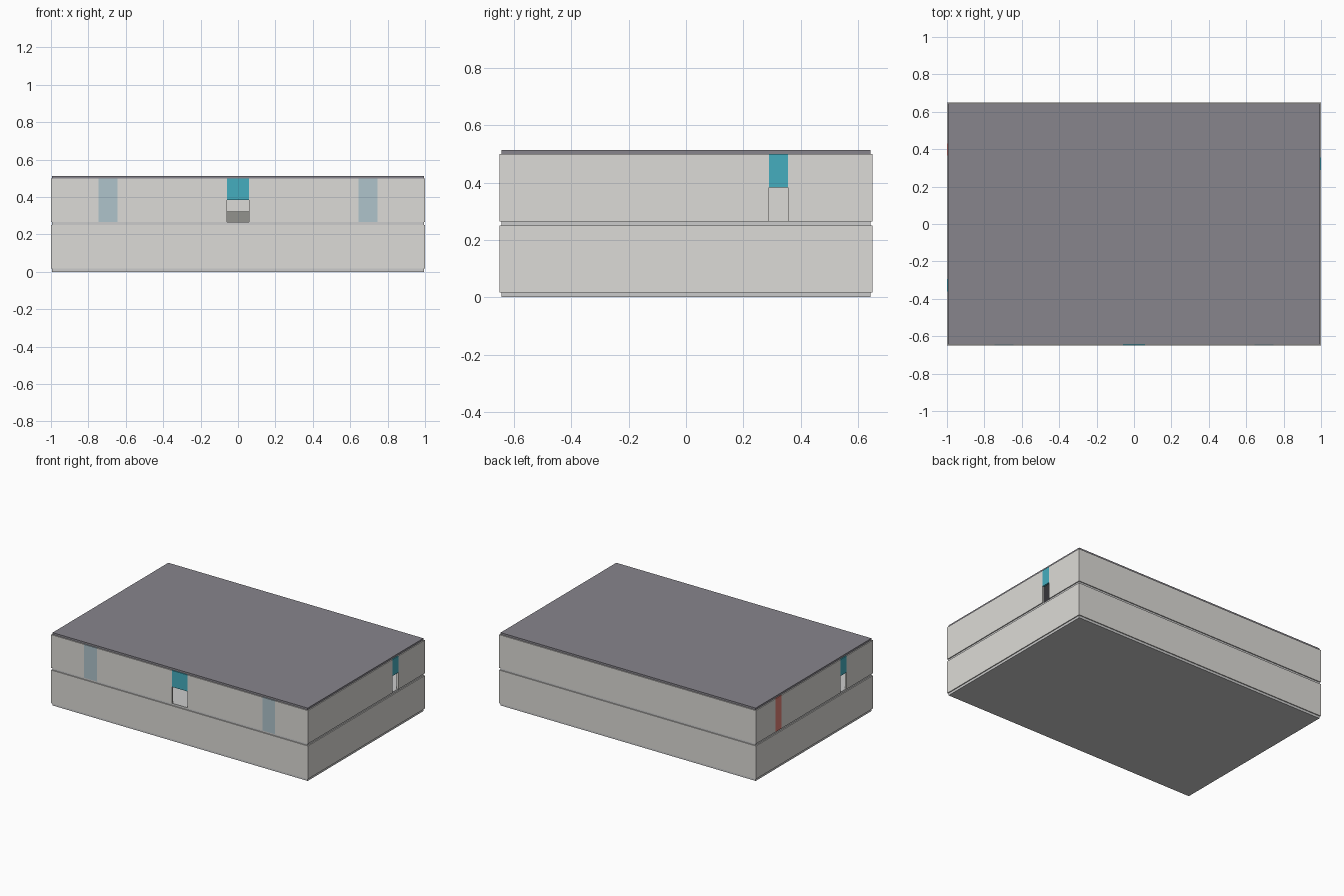
import bpy

if "Cube" in bpy.data.objects:
    bpy.data.objects.remove(bpy.data.objects["Cube"])

W, D, T = 1.0, 0.65, 0.013      # half width, half depth, wall thickness
Z1, Z2, DOOR = 0.265, 0.499, 0.383


def mat(name, rgb):
    m = bpy.data.materials.new(name)
    m.diffuse_color = (*rgb, 1)
    m.use_nodes = True
    m.node_tree.nodes["Principled BSDF"].inputs["Base Color"].default_value = m.diffuse_color
    return m


WALL = mat("plaster", (0.72, 0.71, 0.68))
FLOOR = mat("slab", (0.55, 0.54, 0.56))
ROOF = mat("roofing", (0.245, 0.235, 0.265))
TEAL = mat("teal", (0.06, 0.42, 0.52))
GLASS = mat("glass", (0.43, 0.55, 0.60))
RED = mat("red", (0.75, 0.22, 0.18))
DARK = mat("dark_grey", (0.29, 0.29, 0.27))


def box(name, x0, x1, y0, y1, z0, z1, m):
    bpy.ops.mesh.primitive_cube_add(
        size=1, location=((x0 + x1) / 2, (y0 + y1) / 2, (z0 + z1) / 2))
    o = bpy.context.object
    o.name = name
    o.scale = (x1 - x0, y1 - y0, z1 - z0)
    bpy.ops.object.transform_apply(location=False, rotation=False, scale=True)
    o.data.materials.append(m)
    return o


def wall(name, side, z0, z1, panels=()):
    """A wall split along its length; panels are (start, end, bottom, material)."""
    along_x = side in ("front", "back")
    half = W if along_x else D - T
    s = -1 if side in ("front", "left") else 1
    outer = s * (D if along_x else W)
    a, b = sorted((outer, outer - s * T))

    def piece(n, u0, u1, bottom, m):
        r = (u0, u1, a, b) if along_x else (a, b, u0, u1)
        box(n, *r, bottom, z1, m)

    u = -half
    for i, (p0, p1, bottom, m) in enumerate(panels):
        piece(f"{name}_section_{i}", u, p0, z0, WALL)
        piece(f"{name}_panel_{i}", p0, p1, bottom, m)
        u = p1
    piece(f"{name}_end", u, half, z0, WALL)


# Slabs, slightly inset from the walls
I = 0.0065
for name, z0, z1, m in (("ground_slab", 0, 0.017, FLOOR),
                        ("middle_slab", 0.250, Z1, FLOOR),
                        ("roof", Z2, 0.513, ROOF)):
    box(name, -W + I, W - I, -D + I, D - I, z0, z1, m)

# Closed lower storey
for side in ("front", "back", "left", "right"):
    wall("lower_" + side, side, 0.017, 0.250)

# Upper storey with windows and open doorways below teal lintels
wall("upper_front", "front", Z1, Z2, [(-0.745, -0.645, Z1, GLASS),
                                      (-0.06, 0.06, DOOR, TEAL),
                                      (0.645, 0.745, Z1, GLASS)])
wall("upper_back", "back", Z1, Z2)
wall("upper_left", "left", Z1, Z2, [(-0.36, -0.293, DOOR, TEAL),
                                    (0.365, 0.43, Z1, RED)])
wall("upper_right", "right", Z1, Z2, [(0.29, 0.355, DOOR, TEAL)])

# Low counter seen through the front doorway
box("counter", -0.25, 0.25, 0.10, 0.25, Z1, 0.322, DARK)
